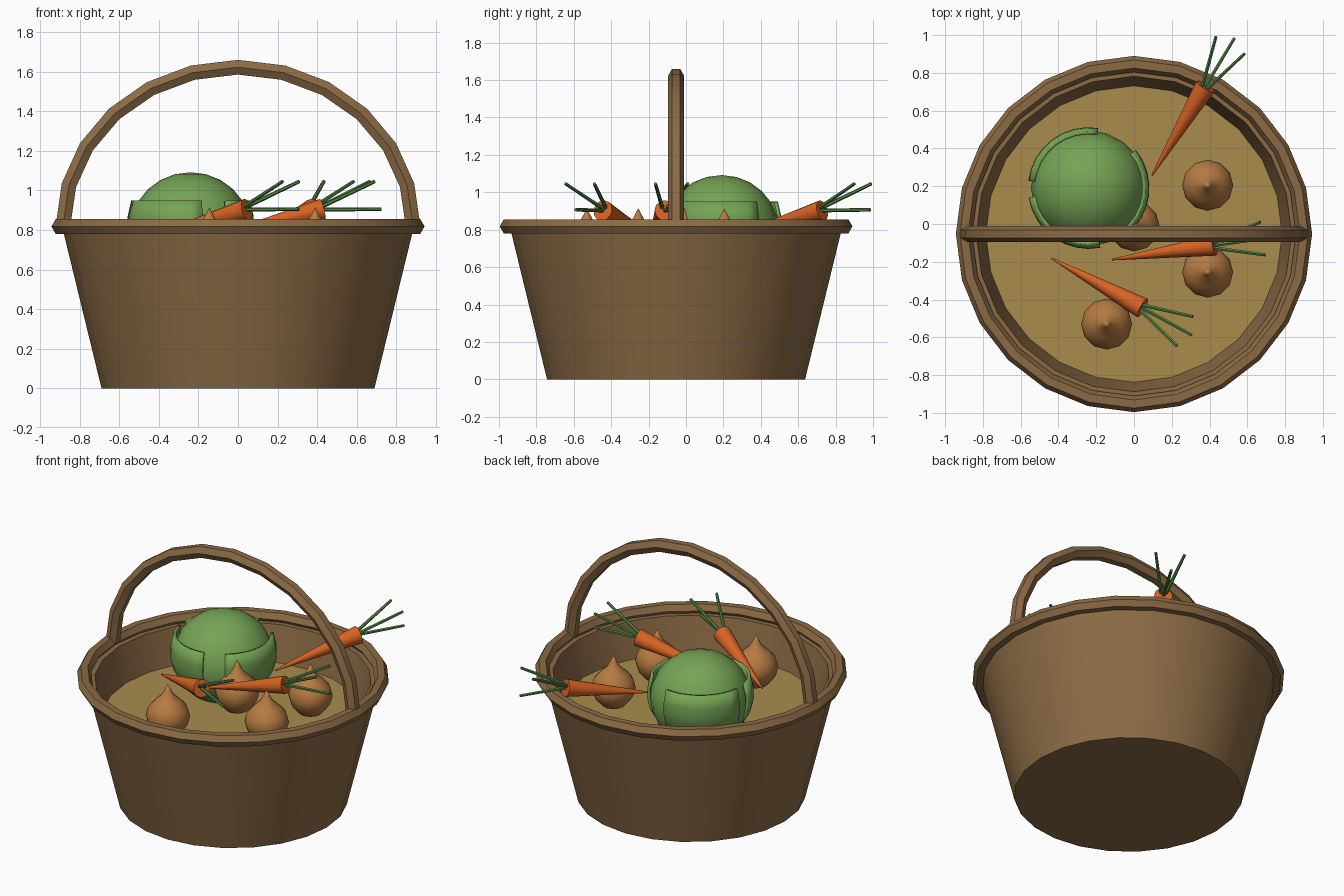
import bpy, bmesh, math
from mathutils import Vector, Matrix

if "Cube" in bpy.data.objects:
    bpy.data.objects.remove(bpy.data.objects["Cube"], do_unlink=True)


def material(name, rgb):
    m = bpy.data.materials.new(name)
    m.use_nodes = True
    m.diffuse_color = (*rgb, 1)
    m.node_tree.nodes["Principled BSDF"].inputs["Base Color"].default_value = (*rgb, 1)
    return m


WICKER = material("wicker brown", (0.26, 0.147, 0.06))
STRAW = material("straw tan", (0.40, 0.265, 0.075))
CABBAGE = material("cabbage green", (0.18, 0.37, 0.09))
CARROT = material("carrot orange", (0.70, 0.125, 0.017))
ONION = material("onion brown", (0.48, 0.20, 0.055))
STEM = material("stem green", (0.09, 0.25, 0.06))

CY = -0.053      # basket centre in y
RIM_Z = 0.818
SIDES = 24


def finish(name, bm, mat, loc=(0, 0, 0), angle=35):
    bmesh.ops.remove_doubles(bm, verts=bm.verts, dist=1e-5)
    bmesh.ops.recalc_face_normals(bm, faces=bm.faces)
    mesh = bpy.data.meshes.new(name)
    bm.to_mesh(mesh)
    bm.free()
    mesh.materials.append(mat)
    ob = bpy.data.objects.new(name, mesh)
    ob.location = loc
    bpy.context.collection.objects.link(ob)
    bpy.ops.object.select_all(action='DESELECT')
    ob.select_set(True)
    bpy.context.view_layer.objects.active = ob
    bpy.ops.object.shade_smooth_by_angle(angle=math.radians(angle))
    return ob


def loft(bm, rows, closed_rows=False, closed_cols=False):
    """Skin a grid of points given as rows; collapsed points are merged."""
    grid = [[bm.verts.new(p) for p in row] for row in rows]
    nr, nc = len(grid), len(grid[0])
    for i in range(nr if closed_rows else nr - 1):
        for j in range(nc if closed_cols else nc - 1):
            a, b = grid[i], grid[(i + 1) % nr]
            k = (j + 1) % nc
            bm.faces.new((a[j], b[j], b[k], a[k]))
    bmesh.ops.remove_doubles(bm, verts=bm.verts, dist=1e-5)
    return grid


def lathe(name, profile, mat, loc, sides=SIDES, loop=False, angle=35):
    bm = bmesh.new()
    rows = []
    for i in range(sides):
        a = math.tau * i / sides
        rows.append([(r * math.cos(a), r * math.sin(a), z) for r, z in profile])
    loft(bm, rows, closed_rows=True, closed_cols=loop)
    return finish(name, bm, mat, loc, angle)


def hexagon(radius):
    return [(radius * math.cos(math.tau * i / 6), radius * math.sin(math.tau * i / 6))
            for i in range(6)]


# Basket body, rim and filling
lathe("basket_body", [(0, 0), (0.69, 0), (0.885, 0.80), (0.835, 0.80), (0.67, 0.05), (0, 0.05)],
      WICKER, (0, CY, 0))
lathe("basket_rim", [(0.9 + u, v) for u, v in hexagon(0.043)], WICKER,
      (0, CY, RIM_Z), loop=True)
lathe("straw_filling", [(0, 0.54), (0.785, 0.54), (0.785, 0.57), (0, 0.57)],
      STRAW, (0, CY, 0))

# Arched handle with a hexagonal section
bm = bmesh.new()
rows = []
for i in range(13):
    a = math.pi * i / 12
    rows.append([((0.885 + v) * math.cos(a), u, (0.805 + v) * math.sin(a))
                 for u, v in hexagon(0.043)])
sections = loft(bm, rows, closed_cols=True)
for end in (sections[0], sections[-1]):
    bm.faces.new(end)
finish("basket_handle", bm, WICKER, (0, CY, RIM_Z))

# Cabbage heart
HEART = Vector((-0.24, 0.19, 0.80))
bm = bmesh.new()
bmesh.ops.create_uvsphere(bm, u_segments=20, v_segments=12, radius=1)
bmesh.ops.scale(bm, vec=(0.305, 0.305, 0.292), verts=bm.verts)
finish("cabbage_heart", bm, CABBAGE, HEART, 60)

# Wrapping outer leaves
leaf_profile = [(0.265, -0.14), (0.305, -0.07), (0.322, 0.0), (0.32, 0.07), (0.302, 0.15)]
for n, centre in enumerate((127, 235, 353)):
    bm = bmesh.new()
    rows = []
    for i in range(9):
        a = math.radians(centre - 46 + 92 * i / 8)
        rows.append([(r * math.cos(a), r * math.sin(a), z) for r, z in leaf_profile])
    loft(bm, rows)
    leaf = finish(f"cabbage_leaf_{n + 1}", bm, CABBAGE, HEART)
    thick = leaf.modifiers.new("thickness", 'SOLIDIFY')
    thick.thickness = 0.018
    thick.offset = -1 if leaf.data.polygons[0].normal.dot(leaf.data.polygons[0].center) > 0 else 1

# Onions with pointed tops
bulb = [(0, -0.13), (0.07, -0.115), (0.118, -0.06), (0.135, 0), (0.12, 0.055),
        (0.08, 0.1), (0.04, 0.135), (0.018, 0.175), (0, 0.21)]
for n, (x, y) in enumerate([(-0.145, -0.53), (0.39, 0.205), (0.39, -0.255), (0, -0.01)]):
    lathe(f"onion_{n + 1}", bulb, ONION, (x, y, 0.705), sides=12, angle=50)


def rod(bm, start, end, r1, r2, sides):
    """Tapered rod between two points."""
    start, end = Vector(start), Vector(end)
    axis = end - start
    turn = axis.to_track_quat('Z', 'Y').to_matrix().to_4x4()
    bmesh.ops.create_cone(bm, cap_ends=True, segments=sides, radius1=r1, radius2=r2,
                          depth=axis.length,
                          matrix=Matrix.Translation((start + end) / 2) @ turn)


# Carrots, each with two raised stems and one level stem
for n, (x, y, heading) in enumerate([(0.378, 0.728, 59), (0.045, -0.445, -28.7),
                                     (0.428, -0.112, 8)]):
    spin = Matrix.Rotation(math.radians(heading), 4, 'Z')
    place = (x, y, 0.903)
    bm = bmesh.new()
    rod(bm, (-0.55, 0, -0.135), (0, 0, 0), 0.004, 0.056, 12)
    bm.transform(spin)
    finish(f"carrot_{n + 1}", bm, CARROT, place)
    bm = bmesh.new()
    for tip in ((0.255, 0.088, 0.143), (0.255, -0.088, 0.143), (0.3, 0, 0.003)):
        base = Vector((-0.01, tip[1] * 0.15, tip[2] * 0.1))
        rod(bm, base, tip, 0.011, 0.009, 6)
    bm.transform(spin)
    finish(f"carrot_stems_{n + 1}", bm, STEM, place)
